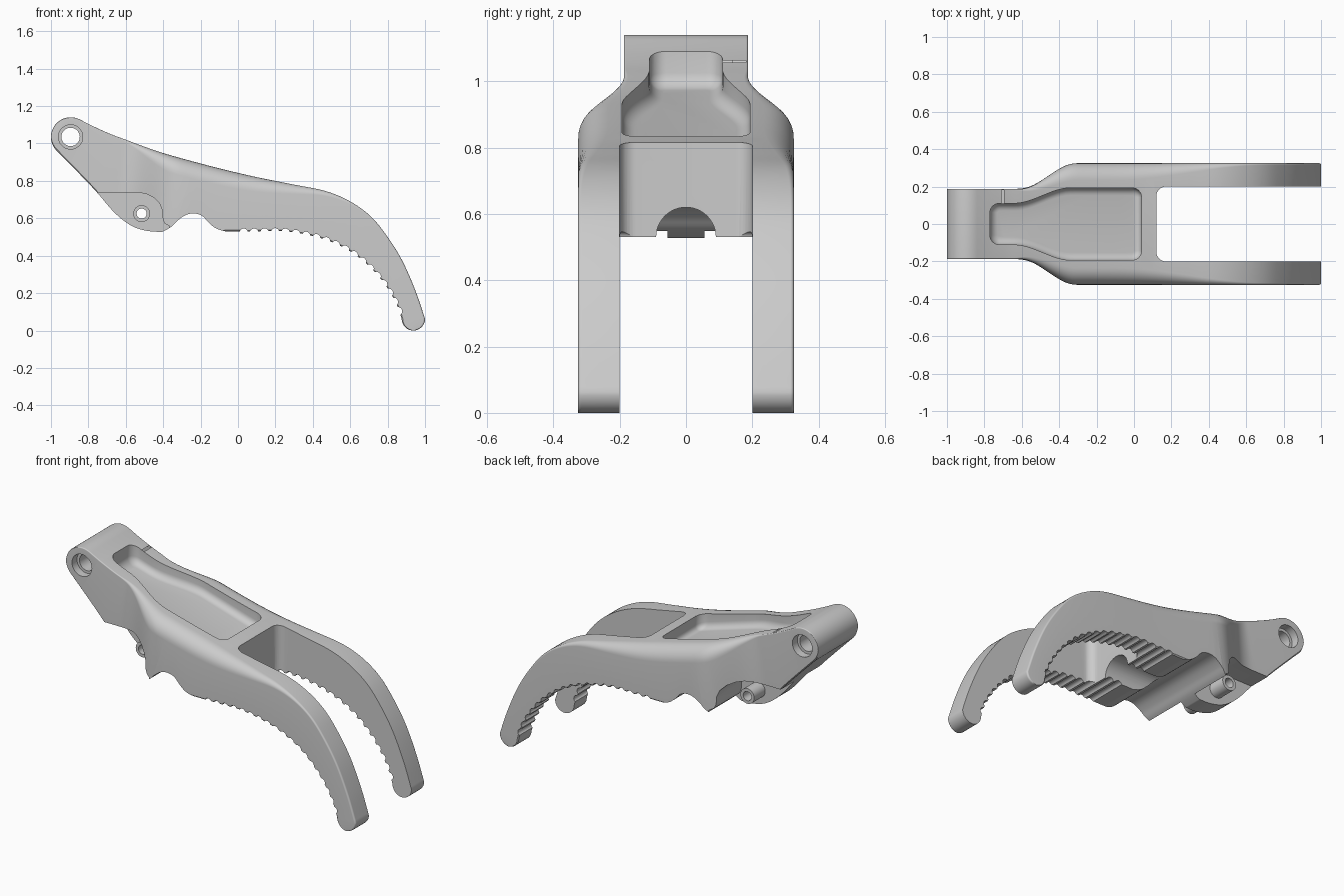
import bpy, bmesh
from math import sin, cos, pi, radians
from mathutils import Vector

if "Cube" in bpy.data.objects:
    bpy.data.objects.remove(bpy.data.objects["Cube"])


def loft(name, rings_list):
    """Closed mesh from one or more stacks of rings, ends capped."""
    bm = bmesh.new()
    for rings in rings_list:
        vs = [[bm.verts.new(p) for p in r] for r in rings]
        n = len(vs[0])
        for a, b in zip(vs, vs[1:]):
            for i in range(n):
                bm.faces.new((a[i], a[(i + 1) % n], b[(i + 1) % n], b[i]))
        bm.faces.new(vs[0])
        bm.faces.new(vs[-1][::-1])
    bmesh.ops.recalc_face_normals(bm, faces=bm.faces)
    me = bpy.data.meshes.new(name)
    bm.to_mesh(me)
    bm.free()
    ob = bpy.data.objects.new(name, me)
    bpy.context.collection.objects.link(ob)
    return ob


def prism(pts, y0, y1):
    return [[(x, y, z) for x, z in pts] for y in (y0, y1)]


def circle(cx, cz, r, n=48):
    return [(cx + r * cos(2 * pi * i / n), cz + r * sin(2 * pi * i / n)) for i in range(n)]


def cut(target, cutter, keep=False):
    cutter.hide_render = True
    m = target.modifiers.new("cut", 'BOOLEAN')
    m.operation, m.solver, m.object = 'DIFFERENCE', 'EXACT', cutter
    bpy.context.view_layer.objects.active = target
    bpy.ops.object.modifier_apply(modifier=m.name)
    if not keep:
        bpy.data.objects.remove(cutter)


def ease(x, x0, x1, a, b):
    t = min(1, max(0, (x - x0) / (x1 - x0)))
    return a + (b - a) * t * t * (3 - 2 * t)


def spline(pts, sub):
    """Catmull-Rom through the points."""
    pts = [Vector(p) for p in pts]
    out = []
    for i in range(len(pts) - 1):
        p0, p1, p2, p3 = pts[max(i - 1, 0)], pts[i], pts[i + 1], pts[min(i + 2, len(pts) - 1)]
        for k in range(sub):
            t = k / sub
            out.append(0.5 * (2 * p1 + (p2 - p0) * t + (2 * p0 - 5 * p1 + 4 * p2 - p3) * t * t
                              + (3 * p1 - p0 - 3 * p2 + p3) * t ** 3))
    return out + [pts[-1]]


def width(x):
    return ease(x, -0.61, -0.31, 0.187, 0.325)


def fillet(x):
    if x < -0.1:
        return ease(x, -0.65, -0.33, 0.006, 0.09)
    return ease(x, -0.1, 0.7, 0.09, 0.01)


# Body: paired upper and lower edge points, lofted across the width
pairs = [(-.847, 1.129, -.969, .961), (-.77, 1.09, -.86, .85), (-.68, 1.05, -.76, .745),
         (-.6, 1.02, -.66, .63), (-.52, .99, -.57, .56), (-.42, .955, -.48, .532),
         (-.3, .92, -.38, .528), (-.1, .867, -.1, .53), (.1, .82, .1, .53),
         (.3, .78, .25, .53), (.47, .745, .4, .505), (.6, .69, .52, .465),
         (.71, .61, .62, .41), (.8, .5, .71, .335), (.88, .37, .79, .24),
         (.95, .21, .85, .135), (1, .0625, .875, .0625)]
PX, PZ = -0.895, 1.035
tops = spline([p[:2] for p in pairs], 6)
bots = spline([p[2:] for p in pairs], 6)


def arc(cx, cz, r, a0, a1, n):
    return [Vector((cx + r * cos(radians(a0 + (a1 - a0) * i / n)),
                    cz + r * sin(radians(a0 + (a1 - a0) * i / n)))) for i in range(n + 1)]


T = arc(PX, PZ, .105, 178, 63, 16)[:-1] + tops + arc(.9375, .0625, .0625, 0, -88, 10)[1:]
B = arc(PX, PZ, .105, 182, 225, 16)[:-1] + bots + arc(.9375, .0625, .0625, 180, 268, 10)[1:]
body_rings = []
for t, b in zip(T, B):
    h = (t - b).length
    r = min(fillet(t.x), 0.3 * h)
    e = min(0.006, 0.2 * h)
    prof = [(0, e), (e, 0)] + [(h - r + r * sin(k * pi / 16), r * (1 - cos(k * pi / 16))) for k in range(9)]
    half = []
    for s, inset in prof:
        p = b + (t - b) * (s / h)
        half.append((p.x, width(p.x) - inset, p.y))
    body_rings.append(half + [(x, -y, z) for x, y, z in half[::-1]])
body = loft("gripper_body", [body_rings])


def outline(x0, x1, wf, c, n=28):
    """Plan outline symmetrical about y = 0 with rounded corners."""
    q = [i * pi / 16 for i in range(9)]
    half = [(x0 + c - c * cos(a), wf(x0) - c + c * sin(a)) for a in q]
    half += [(x, wf(x)) for x in [x0 + c + (x1 - x0 - 2 * c) * i / n for i in range(1, n)]]
    half += [(x1 - c + c * sin(a), wf(x1) - c + c * cos(a)) for a in q]
    return half + [(x, -y) for x, y in half[::-1]]


# Slot between the two fingers
slot = outline(.12, 1.4, lambda x: .2, .05)
cut(body, loft("slot_cutter", [[[(x, y, z) for x, y in slot] for z in (-.3, 1.4)]]))

# Upper pocket with sloping floor and filleted base
R = 0.04
layers = []
for k in range(-1, 7):
    a = max(k, 0) * pi / 12
    d = R * (1 - cos(a))
    o = outline(-.77 + d, .04 - d, lambda x: ease(x, -.64, -.34, .11, .193) - d, .05 - d)
    layers.append([(x, y, 1.5 if k < 0 else .985 - .3 * (x + .77) + R * (1 - sin(a))) for x, y in o])
cut(body, loft("pocket_cutter", [layers]))

# Side recesses leaving a central keel
recess = [(-.9, .4), (-.9, .738), (-.53, .738), (-.49, .73), (-.45, .71), (-.42, .68),
          (-.404, .64), (-.402, .595), (-.392, .572), (-.366, .558), (-.366, .4)]
cut(body, loft("recess_cutter", [prism(recess, .056, .5), prism(recess, -.5, -.056)]))

# Cross notch under the body
lower = spline([(-.42, .52), (-.38, .54), (-.35, .56), (-.32, .59), (-.28, .617), (-.235, .626),
                (-.19, .612), (-.155, .575), (-.115, .545), (-.06, .528)], 5)
notch = [tuple(p) for p in lower] + [(-.06, .4), (-.42, .4)]
cut(body, loft("notch_cutter", [prism(notch, -.5, .5)]))

# Lengthwise half-round groove
groove = circle(0, .53, .09)
cut(body, loft("groove_cutter", [[[(x, y, z) for y, z in groove] for x in (-.24, .25)]]))

# Gripping teeth spaced along the lower edge
teeth, dist = [], 0.0
for a, b in zip(bots, bots[1:]):
    step = (b - a).length
    if a.x < -.045 or a.y < .07:
        continue
    dist += step
    if dist >= .056:
        dist -= .056
        t = (b - a) / step
        p = b - t * dist + Vector((t.y, -t.x)) * .007
        teeth.append(prism(circle(p.x, p.y, .0225, 20), -.5, .5))
cut(body, loft("teeth_cutter", teeth))

# Pivot bore with a counterbore on each side
cut(body, loft("bore_cutter", [prism(circle(PX, PZ, .049), -.5, .5)]))
cut(body, loft("counterbore_cutter", [prism(circle(PX, PZ, .065), .14, .5),
                                      prism(circle(PX, PZ, .065), -.5, -.14)]))

# Cross boss through the keel
boss = loft("cross_boss", [prism(circle(-.515, .625, .045), -.16, .16)])
hole = loft("boss_hole_cutter", [prism(circle(-.515, .625, .027), -.5, .5)])
cut(body, hole, keep=True)
cut(boss, hole)

for ob in (body, boss):
    bpy.ops.object.select_all(action='DESELECT')
    ob.select_set(True)
    bpy.context.view_layer.objects.active = ob
    bpy.ops.object.shade_smooth_by_angle(angle=radians(30))
